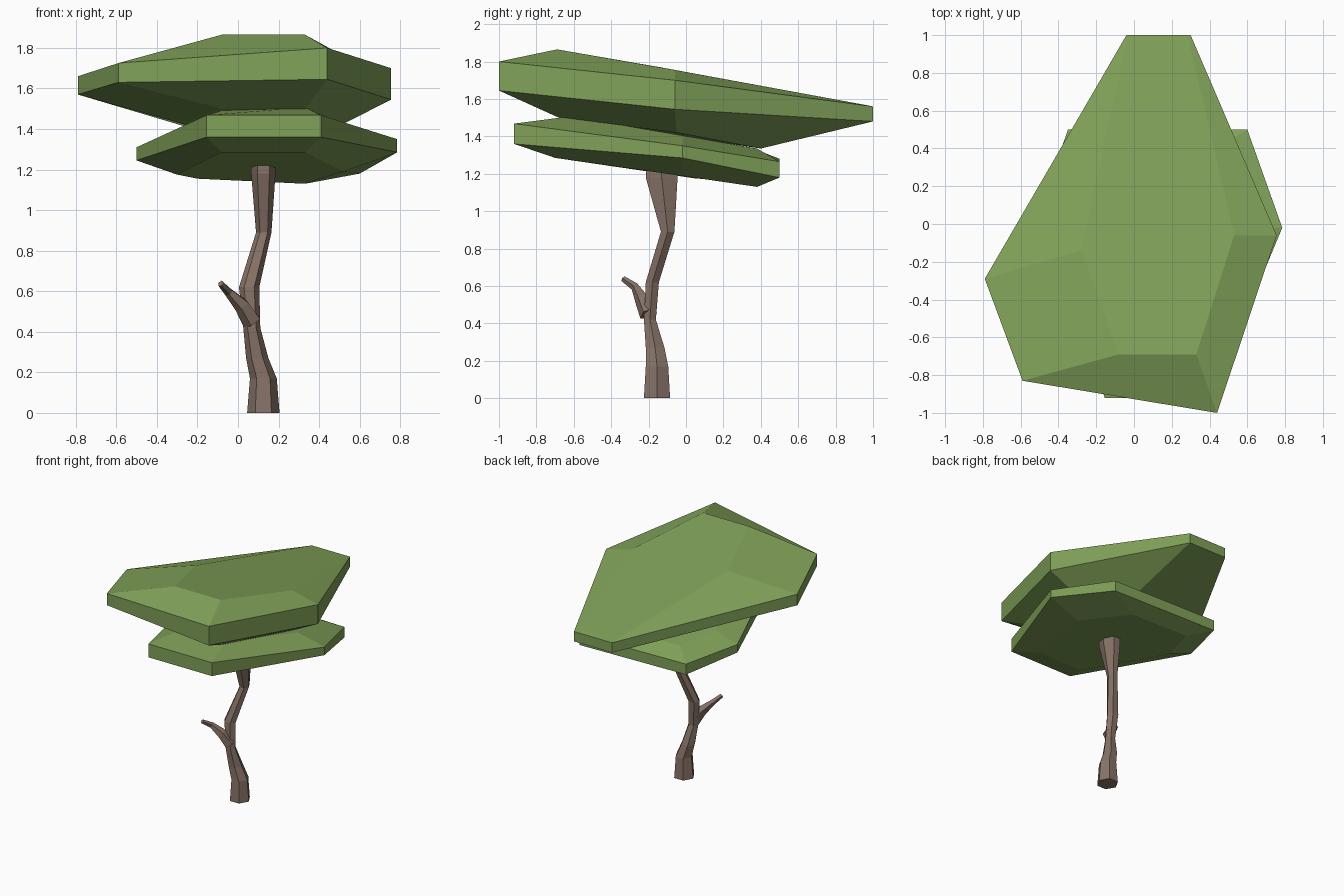
import bpy, bmesh
from math import cos, sin, pi
from mathutils import Vector


def material(name, color):
    m = bpy.data.materials.new(name)
    m.diffuse_color = (*color, 1)
    return m


LEAF = material("leaf_green", (0.22, 0.36, 0.10))
BARK = material("bark_brown", (0.24, 0.17, 0.135))


def loft(name, rings, mat):
    """Bridge equal-length rings of points and cap both ends."""
    bm = bmesh.new()
    loops = [[bm.verts.new(p) for p in ring] for ring in rings]
    n = len(loops[0])
    for a, b in zip(loops, loops[1:]):
        for i in range(n):
            j = (i + 1) % n
            bm.faces.new((a[i], a[j], b[j], b[i]))
    bm.faces.new(loops[0][::-1])
    bm.faces.new(loops[-1])
    bmesh.ops.recalc_face_normals(bm, faces=bm.faces)
    me = bpy.data.meshes.new(name)
    bm.to_mesh(me)
    bm.free()
    me.materials.append(mat)
    ob = bpy.data.objects.new(name, me)
    bpy.context.collection.objects.link(ob)
    return ob


def canopy(name, under, rim, crown):
    """Faceted slab: underside ring, upright rim (x, y, low, high), crown ring."""
    low = [(x, y, a) for x, y, a, b in rim]
    high = [(x, y, b) for x, y, a, b in rim]
    return loft(name, [under, low, high, crown], LEAF)


# Upper canopy
canopy("upper_canopy",
       [(-0.08, -0.68, 1.50), (0.33, -0.68, 1.50), (0.51, -0.05, 1.42),
        (0.29, 0.40, 1.335), (0.0, 0.40, 1.335), (-0.27, -0.14, 1.425)],
       [(-0.59, -0.83, 1.63, 1.725), (0.44, -1.0, 1.645, 1.80),
        (0.755, -0.06, 1.545, 1.70), (0.30, 1.0, 1.48, 1.56),
        (-0.04, 1.0, 1.48, 1.56), (-0.79, -0.29, 1.57, 1.66)],
       [(-0.08, -0.69, 1.865), (0.33, -0.69, 1.865), (0.53, -0.06, 1.755),
        (0.29, 0.97, 1.566), (-0.04, 0.97, 1.566), (-0.28, -0.14, 1.77)])

# Lower canopy
canopy("lower_canopy",
       [(-0.08, -0.70, 1.285), (0.33, -0.70, 1.285), (0.52, -0.03, 1.19),
        (0.33, 0.38, 1.13), (-0.2, 0.36, 1.155), (-0.3, 0.05, 1.175)],
       [(-0.155, -0.92, 1.36, 1.468), (0.41, -0.92, 1.36, 1.468),
        (0.785, -0.02, 1.285, 1.35), (0.6, 0.5, 1.18, 1.265),
        (-0.35, 0.5, 1.195, 1.28), (-0.5, 0.06, 1.245, 1.31)],
       [(-0.08, -0.62, 1.49), (0.33, -0.62, 1.507), (0.55, -0.02, 1.405),
        (0.40, 0.38, 1.335), (-0.2, 0.36, 1.335), (-0.3, 0.05, 1.37)])


# Trunk: stacked six-sided sections (x, y, z, x radius, y radius)
sections = [(0.125, -0.155, 0.0, 0.08, 0.07), (0.125, -0.155, 0.17, 0.066, 0.06),
            (0.095, -0.165, 0.27, 0.055, 0.05), (0.068, -0.193, 0.42, 0.042, 0.032),
            (0.055, -0.18, 0.62, 0.05, 0.035), (0.127, -0.098, 0.89, 0.038, 0.036),
            (0.125, -0.13, 1.18, 0.06, 0.085), (0.125, -0.13, 1.23, 0.06, 0.085)]
loft("trunk", [[(x + rx * cos(i * pi / 3), y + ry * sin(i * pi / 3) / 0.866, z)
                for i in range(6)] for x, y, z, rx, ry in sections], BARK)

# Broken side branch: rings square to the branch path
path = [((0.07, -0.20, 0.45), 0.05), ((0.02, -0.235, 0.53), 0.04),
        ((-0.045, -0.272, 0.595), 0.023), ((-0.085, -0.335, 0.638), 0.016)]
points = [Vector(p) for p, r in path]
rings = []
for k, (p, r) in enumerate(path):
    d = (points[min(k + 1, 3)] - points[max(k - 1, 0)]).normalized()
    u = d.cross(Vector((0, 1, 0))).normalized()
    v = d.cross(u)
    rings.append([points[k] + r * (u * cos(i * pi / 2.5) + v * sin(i * pi / 2.5))
                  for i in range(5)])
loft("side_branch", rings, BARK)
